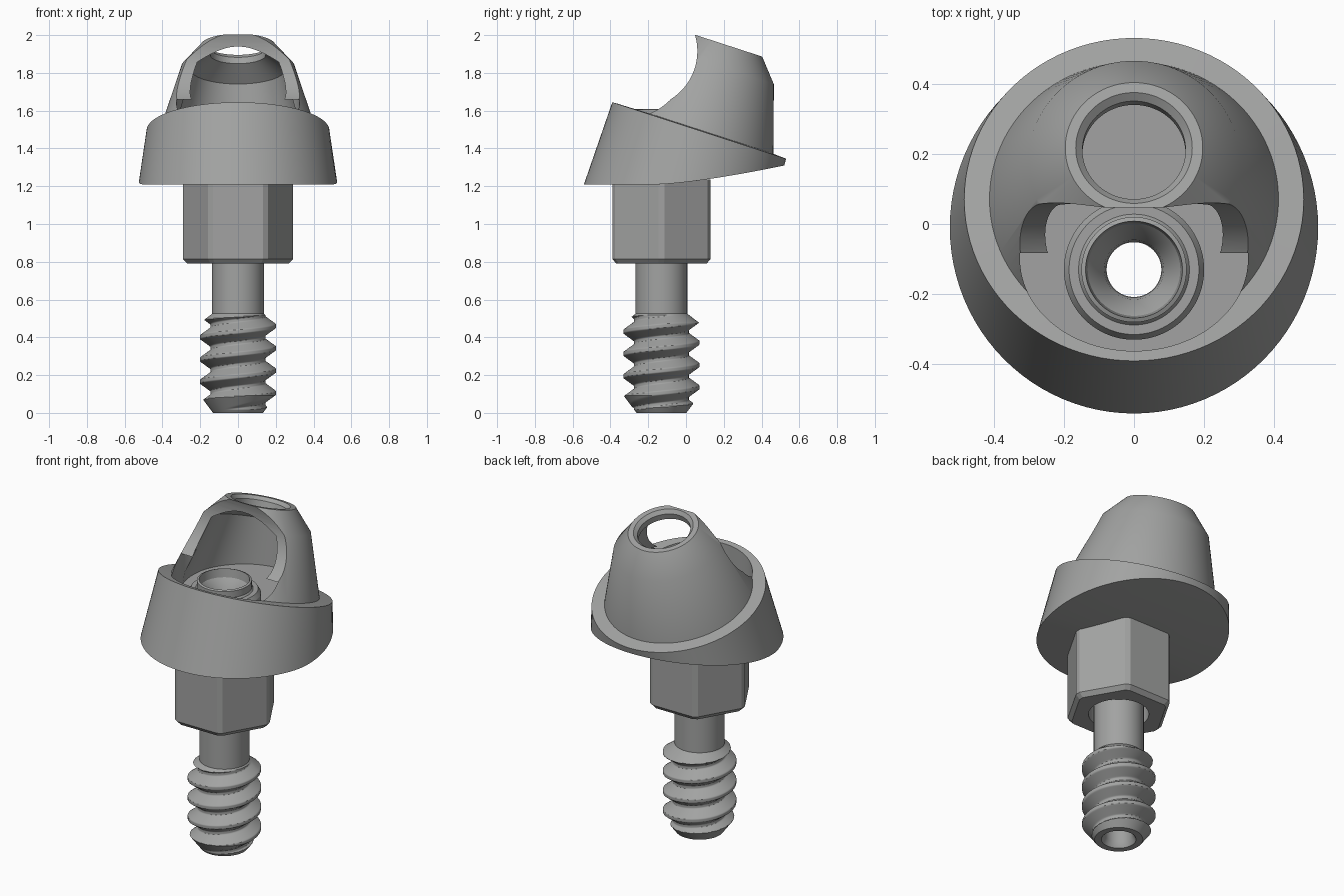
import bpy, bmesh, math
from mathutils import Matrix, Vector

if "Cube" in bpy.data.objects:
    bpy.data.objects.remove(bpy.data.objects["Cube"])

AY = -0.13                      # y of the screw axis
N = 96
grey = bpy.data.materials.new("titanium grey")
grey.diffuse_color = (0.36, 0.365, 0.36, 1)
grey.use_nodes = True
grey.node_tree.nodes["Principled BSDF"].inputs["Base Color"].default_value = grey.diffuse_color


def finish(name, bm, angle=30):
    bmesh.ops.recalc_face_normals(bm, faces=bm.faces)
    me = bpy.data.meshes.new(name)
    bm.to_mesh(me)
    bm.free()
    ob = bpy.data.objects.new(name, me)
    bpy.context.collection.objects.link(ob)
    me.materials.append(grey)
    return ob


def smooth(ob, angle=30):
    bpy.ops.object.select_all(action='DESELECT')
    ob.select_set(True)
    bpy.context.view_layer.objects.active = ob
    bpy.ops.object.shade_smooth_by_angle(angle=math.radians(angle))


def loft(rings, loop=False):
    """Skin a list of point rings; cap both ends unless the rings form a loop."""
    bm = bmesh.new()
    vs = [[bm.verts.new(p) for p in r] for r in rings]
    n = len(rings[0])
    pairs = list(zip(vs, vs[1:])) + ([(vs[-1], vs[0])] if loop else [])
    for a, b in pairs:
        for i in range(n):
            j = (i + 1) % n
            bm.faces.new((a[i], a[j], b[j], b[i]))
    if not loop:
        bm.faces.new(vs[0])
        bm.faces.new(vs[-1])
    return bm


def circle(r, z, mat=Matrix(), n=N):
    return [mat @ Vector((r * math.cos(t), r * math.sin(t), z))
            for t in (2 * math.pi * i / n for i in range(n))]


def cut(ob, cutters):
    bpy.context.view_layer.objects.active = ob
    for c in cutters:
        c.hide_render = True
        m = ob.modifiers.new("cut", 'BOOLEAN')
        m.operation, m.solver, m.object = 'DIFFERENCE', 'EXACT', c
        bpy.ops.object.modifier_apply(modifier=m.name)


tilt = Matrix.Translation((0, 0.07, 1.495)) @ Matrix.Rotation(math.radians(-18), 4, 'X')
axis = Matrix.Translation((0, AY, 0))

# angled head: collar rising from a curved underside, then the tilted cone
rings = []
for f in (0.25, 0.5, 0.75, 1):
    ring = []
    for p in circle(0.525 * f, 0):
        y = p.y * 1.01 - 0.01
        ring.append(Vector((p.x, y, 1.21 + 0.1 * max(0, (y + 0.15) / 0.67) ** 1.4)))
    rings.append(ring)
rings += [circle(r, h, tilt) for r, h in
          ((0.484, 0), (0.412, 0.004), (0.30, 0.355), (0.196, 0.475))]
head = finish("angled_head", loft(rings))

# cutters: hollow of the cone with a level floor, front pocket, scoop and bore
bm = loft([circle(r, h, tilt) for r, h in
           ((0.345, -0.25), (0.345, 0.0), (0.25, 0.34), (0.147, 0.42), (0.147, 0.455), (0.19, 0.50))])
bmesh.ops.bisect_plane(bm, geom=bm.verts[:] + bm.edges[:] + bm.faces[:],
                       plane_co=(0, 0, 1.47), plane_no=(0, 0, 1), clear_inner=True)
bmesh.ops.holes_fill(bm, edges=[e for e in bm.edges if e.is_boundary])
hollow = finish("hollow_cutter", bm)
oval = Matrix.Translation((0, -0.10, 0)) @ Matrix.Diagonal((0.325, 0.262, 1, 1))
pocket = finish("pocket_cutter", loft([circle(1, 1.4702, oval), circle(1, 1.66, oval)]))
side = Matrix.Translation((0, -0.24, 1.915)) @ Matrix.Rotation(math.pi / 2, 4, 'Y')
scoop = finish("scoop_cutter", loft([circle(0.30, -1, side), circle(0.30, 1, side)]))
bore = finish("bore_cutter", loft([circle(0.078, 0.5, axis, 48), circle(0.078, 1.6, axis, 48)]))
recess = finish("recess_cutter", loft([circle(0.165, 0.5, axis, 48), circle(0.165, 1.0, axis, 48)]))
cut(head, [hollow, pocket, scoop, bore])
smooth(head)

# hexagonal connector with blunted corners and chamfered foot
def hexagon(scale, z):
    pts = []
    for k in range(6):
        for d in (-3, 3):
            t = math.radians(60 * k + d)
            r = 0.26 / math.cos(math.radians(27)) * scale
            pts.append(Vector((r * math.cos(t), AY + r * math.sin(t), z)))
    return pts

connector = finish("hex_connector", loft([hexagon(0.92, 0.79), hexagon(1, 0.815), hexagon(1, 1.235)]))
cut(connector, [recess, bore])
smooth(connector, 20)

# threaded screw, hollow, with a plain shank above
PITCH = 0.118

def thread_radius(z, t):
    u = (z - 0.46) / PITCH - t / (2 * math.pi)
    d = abs(u - round(u)) * 2                     # 0 at crest, 1 at root
    r = 0.145 + 0.056 * min(1, max(0, (0.85 - d) / 0.68))
    top = 0.137 + max(0, 0.525 - z) * 1.3
    return min(r, 0.132 + z * 0.75, top)

M = 64
angles = [2 * math.pi * i / M for i in range(M)]
rings = []
for k in range(151):
    z = 0.53 * k / 150
    rings.append([Vector((thread_radius(z, t) * math.cos(t),
                          AY + thread_radius(z, t) * math.sin(t), z)) for t in angles])
rings += [circle(r, z, axis, M) for r, z in ((0.137, 1.0), (0.078, 1.0), (0.078, 0.03), (0.095, 0))]
smooth(finish("threaded_screw", loft(rings, True)), 35)

# screw seat: stepped ring with a funnel leading into the bore
seat = ((0.078, 1.46), (0.2, 1.46), (0.2, 1.53), (0.185, 1.555), (0.158, 1.555), (0.15, 1.565),
        (0.15, 1.605), (0.138, 1.61), (0.132, 1.56), (0.085, 1.50))
smooth(finish("screw_seat", loft([circle(r, z, axis) for r, z in seat], True)))

# remove the helpers
for c in (hollow, pocket, scoop, bore, recess):
    bpy.data.objects.remove(c)
